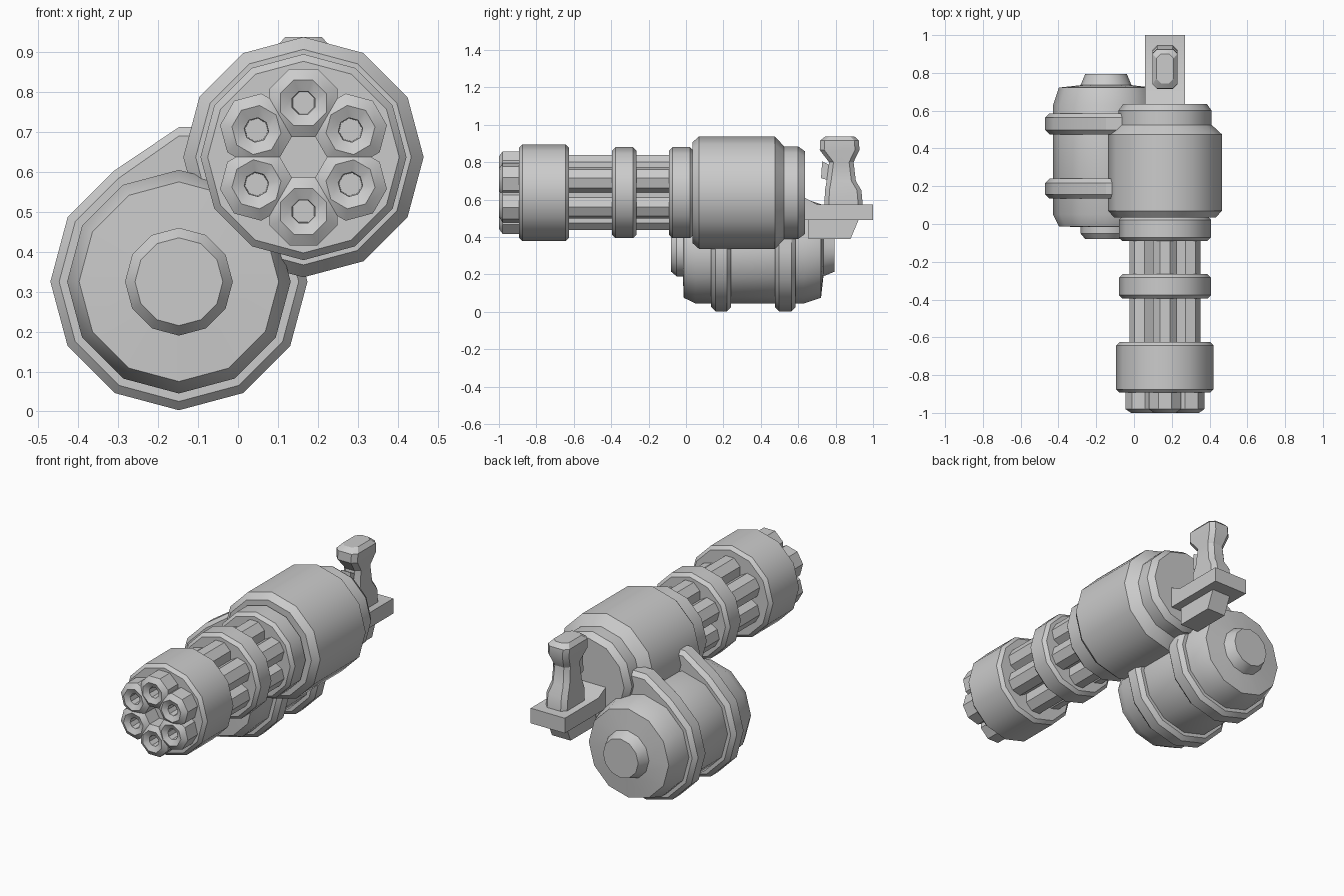
import bpy, bmesh
from math import cos, sin, pi, radians

if "Cube" in bpy.data.objects:
    bpy.data.objects.remove(bpy.data.objects["Cube"])

GX, GZ = 0.164, 0.637      # gun axis
TX, TZ = -0.148, 0.325     # tank axis


def finish(bm, name):
    bmesh.ops.remove_doubles(bm, verts=bm.verts, dist=1e-5)
    bmesh.ops.recalc_face_normals(bm, faces=bm.faces)
    me = bpy.data.meshes.new(name)
    bm.to_mesh(me)
    bm.free()
    ob = bpy.data.objects.new(name, me)
    bpy.context.collection.objects.link(ob)
    bpy.ops.object.select_all(action='DESELECT')
    ob.select_set(True)
    bpy.context.view_layer.objects.active = ob
    bpy.ops.object.shade_smooth_by_angle(angle=radians(32))
    return ob


def loft(name, rings):
    """Skin a list of equal-length point rings and cap both ends."""
    bm = bmesh.new()
    rows = [[bm.verts.new(p) for p in r] for r in rings]
    n = len(rows[0])
    for a, b in zip(rows, rows[1:]):
        for i in range(n):
            j = (i + 1) % n
            bm.faces.new((a[i], a[j], b[j], b[i]))
    bm.faces.new(rows[0])
    bm.faces.new(rows[-1])
    return finish(bm, name)


def lathe(name, x, z, profile, n=12, phase=0.0):
    """Revolve (y, radius) pairs about an axis along y."""
    return loft(name, [[(x + r * cos(phase + 2 * pi * i / n), y, z + r * sin(phase + 2 * pi * i / n))
                        for i in range(n)] for y, r in profile])


def band(y0, y1, r, c=0.018):
    return [(y0, r - c), (y0 + c, r), (y1 - c, r), (y1, r - c)]


def prism(name, outline, x0, x1):
    """Extrude a (y, z) side outline across x."""
    return loft(name, [[(x, y, z) for y, z in outline] for x in (x0, x1)])


# Motor housing with stepped rear
lathe("motor_housing", GX, GZ, [(0.035, 0.27), (0.07, 0.301), (0.475, 0.301), (0.525, 0.247),
                                (0.60, 0.247), (0.635, 0.222)])

# Barrel clamps and collar
lathe("rear_collar", GX, GZ, band(-0.09, 0.04, 0.243))
lathe("middle_clamp", GX, GZ, band(-0.395, -0.265, 0.243))
lathe("muzzle_sleeve", GX, GZ, band(-0.893, -0.625, 0.258))

# Six octagonal barrels with thicker hollow muzzles
for k in range(6):
    a = pi / 2 + k * pi / 3
    lathe(f"barrel_{k + 1}", GX + 0.136 * cos(a), GZ + 0.136 * sin(a),
          [(-0.91, 0.029), (-0.985, 0.031), (-1.0, 0.062), (-0.98, 0.092), (-0.85, 0.092),
           (-0.85, 0.070), (0.05, 0.070)], 8, a + pi / 8)

# Ammunition drum with end hubs
lathe("ammo_drum", TX, TZ, [(-0.08, 0.11), (-0.05, 0.135), (-0.017, 0.135), (-0.012, 0.25),
                            (0.05, 0.28), (0.63, 0.28), (0.722, 0.25), (0.735, 0.135),
                            (0.795, 0.11)])


# Drum straps: 12-sided rings stretched upward into the housing
def strap_ring(y, r):
    pts = [[TX + r * cos(i * pi / 6), y, TZ + r * sin(i * pi / 6)] for i in range(12)]
    pts[3][2] += 0.065
    pts[2][0], pts[2][2] = 0.06, pts[3][2]
    return pts


for name, y0, y1 in (("front_strap", 0.135, 0.24), ("rear_strap", 0.475, 0.585)):
    loft(name, [strap_ring(y, r + 0.002) for y, r in band(y0, y1, 0.32, 0.022)])

# Handle mount
prism("handle_plate", [(0.60, 0.49), (1.0, 0.49), (1.0, 0.575), (0.70, 0.575), (0.635, 0.61), (0.60, 0.61)],
      0.057, 0.27)
prism("handle_bracket", [(0.655, 0.39), (0.88, 0.39), (0.922, 0.49), (0.655, 0.49)], 0.105, 0.222)


# Grip lofted from chamfered rectangles
def grip_ring(z, y0, y1, w):
    c = 0.024
    x0, x1 = GX - w, GX + w
    return [(x0 + c, y0, z), (x1 - c, y0, z), (x1, y0 + c, z), (x1, y1 - c, z),
            (x1 - c, y1, z), (x0 + c, y1, z), (x0, y1 - c, z), (x0, y0 + c, z)]


loft("grip", [grip_ring(*g) for g in (
    (0.57, 0.740, 0.945, 0.066), (0.65, 0.743, 0.938, 0.066), (0.70, 0.752, 0.908, 0.056),
    (0.80, 0.765, 0.896, 0.052), (0.865, 0.715, 0.927, 0.066), (0.915, 0.717, 0.925, 0.066),
    (0.938, 0.745, 0.900, 0.046))])

# Trigger
prism("trigger", [(0.722, 0.715), (0.77, 0.70), (0.775, 0.78), (0.728, 0.805)], 0.135, 0.193)
